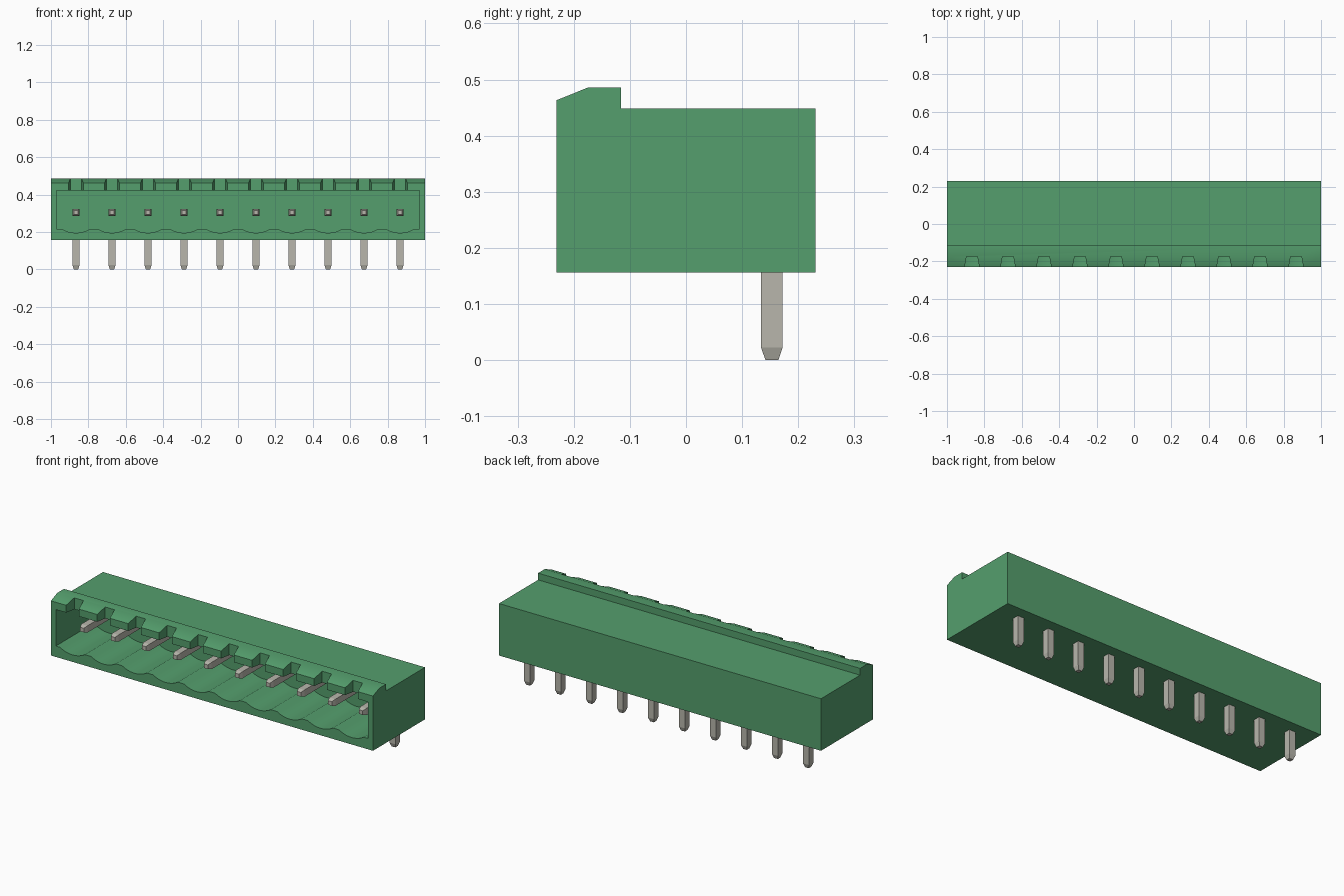
import bpy, bmesh, math

if "Cube" in bpy.data.objects:
    bpy.data.objects.remove(bpy.data.objects["Cube"], do_unlink=True)

COUNT, PITCH = 10, 0.1925
PIN_X = [(i - (COUNT - 1) / 2) * PITCH for i in range(COUNT)]


def material(name, colour):
    mat = bpy.data.materials.new(name)
    mat.use_nodes = True
    mat.diffuse_color = (*colour, 1)
    bsdf = mat.node_tree.nodes["Principled BSDF"]
    bsdf.inputs["Base Color"].default_value = (*colour, 1)
    bsdf.inputs["Roughness"].default_value = 0.6
    return mat


GREEN = material("green plastic", (0.090, 0.345, 0.153))
METAL = material("tin metal", (0.479, 0.470, 0.413))


def loft(bm, rings):
    """Join equal-length closed rings of points and cap both ends."""
    loops = [[bm.verts.new(p) for p in ring] for ring in rings]
    n = len(loops[0])
    for a, b in zip(loops, loops[1:]):
        for i in range(n):
            j = (i + 1) % n
            bm.faces.new((a[i], a[j], b[j], b[i]))
    bm.faces.new(loops[0][::-1])
    bm.faces.new(loops[-1])


def finish(name, bm, mat):
    bmesh.ops.recalc_face_normals(bm, faces=bm.faces)
    mesh = bpy.data.meshes.new(name)
    bm.to_mesh(mesh)
    bm.free()
    mesh.materials.append(mat)
    obj = bpy.data.objects.new(name, mesh)
    bpy.context.collection.objects.link(obj)
    return obj


# Housing: side profile (y, z) with a raised, chamfered front lip
profile = [(-0.231, 0.156), (0.231, 0.156), (0.231, 0.448), (-0.116, 0.448),
           (-0.116, 0.486), (-0.174, 0.486), (-0.231, 0.463)]
bm = bmesh.new()
loft(bm, [[(x, y, z) for y, z in profile] for x in (-1, 1)])
housing = finish("housing", bm, GREEN)

# Cavity cutter: box opening with a scalloped floor below each pin
FLOOR, HALF, DIP, STEPS = 0.217, 0.077, 0.022, 12
radius = (HALF ** 2 + DIP ** 2) / (2 * DIP)
sweep = math.asin(HALF / radius)
outline = [(0.97, 0.422), (-0.97, 0.422), (-0.97, FLOOR)]
for x in PIN_X:
    for k in range(STEPS + 1):
        a = sweep * (2 * k / STEPS - 1)
        outline.append((x + radius * math.sin(a),
                        FLOOR - DIP + radius * (1 - math.cos(a))))
outline.append((0.97, FLOOR))
bm = bmesh.new()
loft(bm, [[(x, y, z) for x, z in outline] for y in (-0.3, 0.09)])
cavity = finish("cavity_cutter", bm, GREEN)

# Notch cutters: tapered slots through the lip above each pin
bm = bmesh.new()
for x in PIN_X:
    plan = [(x - 0.043, -0.25), (x + 0.043, -0.25),
            (x + 0.029, -0.174), (x - 0.029, -0.174)]
    loft(bm, [[(px, py, z) for px, py in plan] for z in (0.40, 0.55)])
notches = finish("notch_cutter", bm, GREEN)

# Cut the housing, then discard the cutters
for cutter in (cavity, notches):
    cutter.hide_render = True
    mod = housing.modifiers.new(cutter.name, "BOOLEAN")
    mod.operation, mod.solver, mod.object = "DIFFERENCE", "EXACT", cutter
bpy.context.view_layer.update()
cut = bpy.data.meshes.new_from_object(
    housing.evaluated_get(bpy.context.evaluated_depsgraph_get()))
housing.modifiers.clear()
housing.data = cut
for cutter in (cavity, notches):
    bpy.data.objects.remove(cutter, do_unlink=True)

bpy.ops.object.select_all(action="DESELECT")
housing.select_set(True)
bpy.context.view_layer.objects.active = housing
bpy.ops.object.shade_smooth_by_angle(angle=math.radians(25))

# Pins: square right-angle bars with tapered ends
W, TIP, Y, Z = 0.019, 0.0115, 0.153, 0.304
# each section: centre y, centre z, half width, offset direction (y, z)
sections = [(Y, 0, TIP, 1, 0), (Y, 0.022, W, 1, 0), (Y, Z, W, 1, 1),
            (-0.125, Z, W, 0, 1), (-0.147, Z, TIP, 0, 1)]
for number, x in enumerate(PIN_X, 1):
    bm = bmesh.new()
    loft(bm, [[(x + sx * h, y + s * h * oy, z + s * h * oz)
               for sx, s in ((-1, -1), (1, -1), (1, 1), (-1, 1))]
              for y, z, h, oy, oz in sections])
    finish(f"pin_{number}", bm, METAL)
